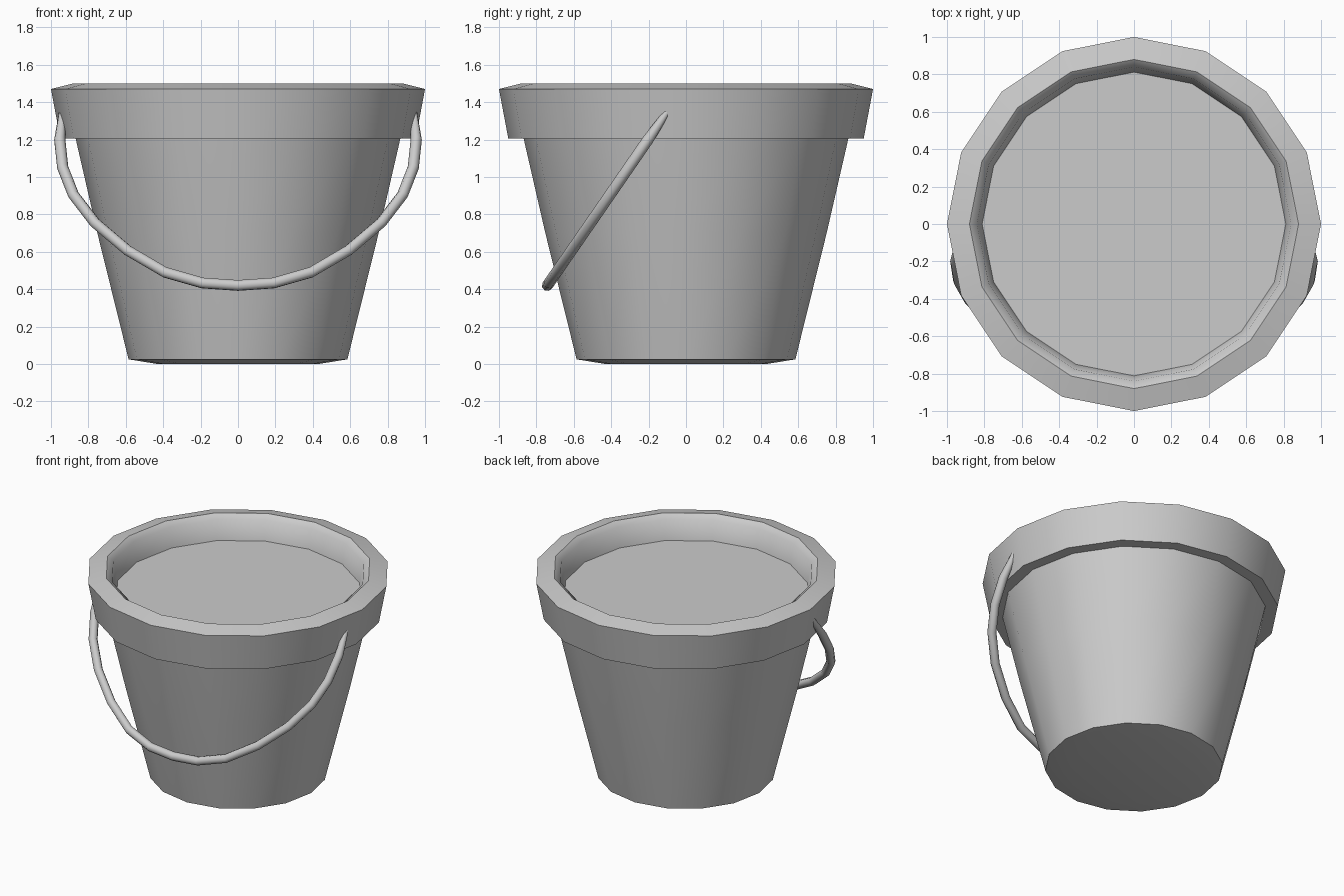
import bpy
import math

if "Cube" in bpy.data.objects:
    bpy.data.objects.remove(bpy.data.objects["Cube"])

SIDES = 16


def lathe(name, profile, close_start=False, close_end=False):
    """Spin an (r, z) profile round z, with optional flat end caps."""
    verts, faces = [], []
    for r, z in profile:
        for i in range(SIDES):
            a = 2 * math.pi * i / SIDES
            verts.append((r * math.cos(a), r * math.sin(a), z))
    for k in range(len(profile) - 1):
        for i in range(SIDES):
            j = (i + 1) % SIDES
            faces.append((k * SIDES + i, k * SIDES + j,
                          (k + 1) * SIDES + j, (k + 1) * SIDES + i))
    if close_start:
        faces.append(tuple(reversed(range(SIDES))))
    if close_end:
        last = (len(profile) - 1) * SIDES
        faces.append(tuple(range(last, last + SIDES)))
    mesh = bpy.data.meshes.new(name)
    mesh.from_pydata(verts, [], faces)
    obj = bpy.data.objects.new(name, mesh)
    bpy.context.collection.objects.link(obj)
    smooth(obj, 50)
    return obj


def smooth(obj, angle):
    bpy.ops.object.select_all(action='DESELECT')
    obj.select_set(True)
    bpy.context.view_layer.objects.active = obj
    bpy.ops.object.shade_smooth_by_angle(angle=math.radians(angle))


# Tapered body, thick rim and inner lip
lathe("bucket_body", [
    (0.43, 0.0), (0.585, 0.025), (0.752, 0.7), (0.868, 1.205),
    (0.95, 1.205), (1.0, 1.47), (0.88, 1.5), (0.84, 1.47), (0.81, 1.32),
], close_start=True)

# Flat filling just below the rim
lathe("filling", [(0.79, 1.31), (0.812, 1.33)], close_end=True)

# Bail handle: half path in front view, mirrored, leaning forward
half = [(0.94, 1.345), (0.953, 1.2), (0.937, 1.05), (0.88, 0.905),
        (0.765, 0.755), (0.59, 0.607), (0.39, 0.49), (0.19, 0.433)]
path = [(-x, z) for x, z in half] + [(0, 0.42)] + half[::-1]
curve = bpy.data.curves.new("handle", 'CURVE')
curve.dimensions = '3D'
curve.bevel_depth = 0.03
curve.bevel_resolution = 2
curve.use_fill_caps = True
spline = curve.splines.new('POLY')
spline.points.add(len(path) - 1)
for p, (x, z) in zip(spline.points, path):
    p.co = (x, -0.12 - (1.32 - z) * 0.69, z, 1)
    end = abs(x) > 0.9 and z > 1.3
    p.radius = 0.6 if end else 1.0
handle = bpy.data.objects.new("handle", curve)
bpy.context.collection.objects.link(handle)
bpy.ops.object.select_all(action='DESELECT')
handle.select_set(True)
bpy.context.view_layer.objects.active = handle
bpy.ops.object.convert(target='MESH')
smooth(bpy.context.view_layer.objects.active, 60)
